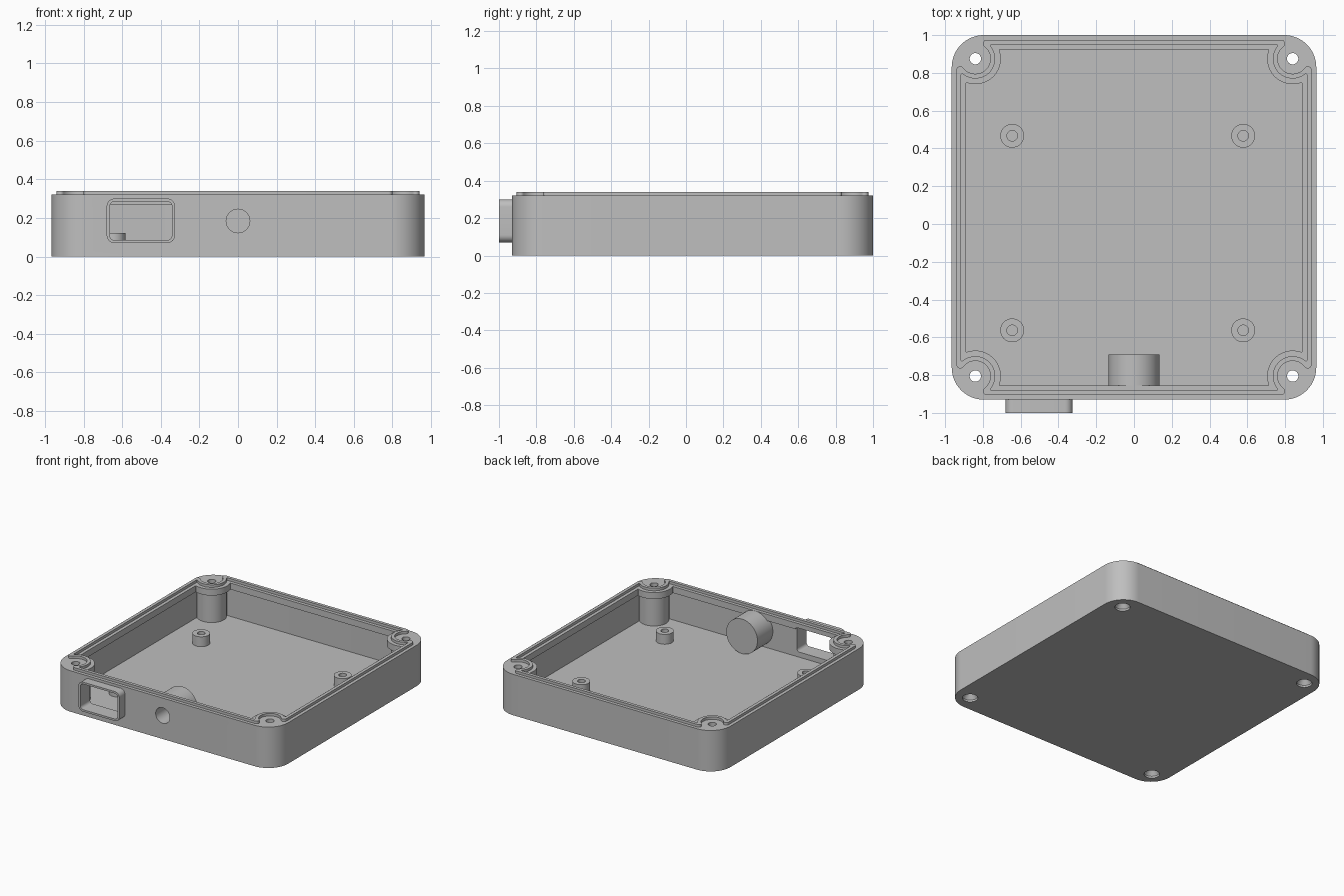
import bpy, bmesh
from math import pi, cos, sin, atan2, sqrt

if "Cube" in bpy.data.objects:
    bpy.data.objects.remove(bpy.data.objects["Cube"], do_unlink=True)

HALF = 0.965      # half width of the square case
MID_Y = 0.035     # case centre in y
POST = 0.84       # screw post distance from the case centre
RIM = 0.32        # height of the case rim
FLOOR = 0.045     # floor thickness
SHELF = 0.27      # underside of the thicker rim

grey = bpy.data.materials.new("plain grey")
grey.use_nodes = True
colour = (0.52, 0.52, 0.52, 1)
grey.diffuse_color = colour
grey.node_tree.nodes["Principled BSDF"].inputs["Base Color"].default_value = colour


def arc(cx, cy, r, a, b, n):
    return [(cx + r * cos(a + (b - a) * i / n), cy + r * sin(a + (b - a) * i / n))
            for i in range(n + 1)]


def circle(cx, cy, r, n=48):
    return arc(cx, cy, r, 0, 2 * pi, n)[:-1]


def rounded(cx, cy, hx, hy, r, n=12):
    pts = []
    for k, (sx, sy) in enumerate(((1, 1), (-1, 1), (-1, -1), (1, -1))):
        pts += arc(cx + sx * (hx - r), cy + sy * (hy - r), r, k * pi / 2, (k + 1) * pi / 2, n)
    return pts


def notched(inset, r, fillet):
    """Square outline whose corners curve inward around the screw posts."""
    run = HALF - inset - POST - fillet
    drop = sqrt((r + fillet) ** 2 - run ** 2)
    turn = atan2(drop, -run)
    half = arc(run, -drop, fillet, 0, turn, 10)
    half += arc(0, 0, r, turn - pi, -0.75 * pi, 14)[1:]
    corner = half + [(v, u) for u, v in reversed(half[:-1])]
    pts = []
    for k in range(4):
        c, s = round(cos(k * pi / 2)), round(sin(k * pi / 2))
        for u, v in corner:
            x, y = u + POST, v + POST
            pts.append((c * x - s * y, s * x + c * y + MID_Y))
    return pts


def build(name, loops, axis, capped):
    """Join matching loops of (points, level) into a skin, capped or closed as a ring."""
    bm = bmesh.new()
    rows = [[bm.verts.new((u, v, w) if axis == "z" else (u, w, v)) for u, v in pts]
            for pts, w in loops]
    pairs = list(zip(rows, rows[1:]))
    if capped:
        bm.faces.new(rows[0])
        bm.faces.new(rows[-1])
    else:
        pairs.append((rows[-1], rows[0]))
    for a, b in pairs:
        for i in range(len(a)):
            j = (i + 1) % len(a)
            bm.faces.new((a[i], a[j], b[j], b[i]))
    bmesh.ops.recalc_face_normals(bm, faces=bm.faces)
    mesh = bpy.data.meshes.new(name)
    bm.to_mesh(mesh)
    bm.free()
    mesh.materials.append(grey)
    ob = bpy.data.objects.new(name, mesh)
    bpy.context.collection.objects.link(ob)
    return ob


def prism(name, pts, lo, hi, axis="z"):
    return build(name, [(pts, lo), (pts, hi)], axis, True)


def ring(name, outer, inner, lo, hi, axis="z"):
    return build(name, [(outer, lo), (outer, hi), (inner, hi), (inner, lo)], axis, False)


def carve(ob, cutter):
    """Subtract the cutter, keep the result and discard the cutter."""
    cutter.hide_render = True
    mod = ob.modifiers.new("cut", "BOOLEAN")
    mod.operation, mod.solver, mod.object = "DIFFERENCE", "EXACT", cutter
    bpy.context.view_layer.update()
    mesh = bpy.data.meshes.new_from_object(ob.evaluated_get(bpy.context.evaluated_depsgraph_get()))
    ob.modifiers.clear()
    ob.data = mesh
    bpy.data.objects.remove(cutter, do_unlink=True)


# Case: hollow shell with corner posts and a thicker rim
case = prism("case", rounded(0, MID_Y, HALF, HALF, 0.17, 16), 0, RIM)
carve(case, prism("rim_cutter", notched(0.075, 0.135, 0.005), SHELF - 0.05, RIM + 0.05))
carve(case, prism("cavity_cutter", notched(0.05, 0.105, 0.005), FLOOR, SHELF))

# Screw holes, countersunk from below
for sx in (-1, 1):
    for sy in (-1, 1):
        x, y = sx * POST, MID_Y + sy * POST
        wide, narrow = circle(x, y, 0.055, 32), circle(x, y, 0.03, 32)
        carve(case, build("screw_cutter", [(wide, -0.02), (wide, 0.015), (narrow, 0.05),
                                           (narrow, RIM + 0.05)], "z", True))

# Front port opening and its raised frame
port = rounded(-0.503, 0.185, 0.161, 0.1, 0.025, 8)
carve(case, prism("port_cutter", port, -1.1, -0.82, "y"))
ring("port_frame", rounded(-0.503, 0.185, 0.177, 0.115, 0.04, 8), port, -1.0, -0.925, "y")

# Round socket: boss inside the front wall with a blind hole
boss = prism("socket_boss", circle(0, 0.184, 0.135, 64), -0.9, -0.69, "y")
for part in (case, boss):
    carve(part, prism("socket_cutter", circle(0, 0.184, 0.061), -1.1, -0.72, "y"))

# Sealing ridge on the rim
ring("sealing_ridge", notched(0.025, 0.08, 0.02), notched(0.05, 0.105, 0.005), RIM - 0.004, 0.34)

# Board standoffs
for x in (-0.645, 0.578):
    for y in (-0.563, 0.467):
        ring("board_standoff", circle(x, y, 0.063, 40), circle(x, y, 0.028, 40), FLOOR - 0.005, 0.122)

# Smooth curved walls, keep edges crisp
bpy.ops.object.select_all(action="DESELECT")
for ob in bpy.context.collection.objects:
    if ob.type == "MESH":
        ob.select_set(True)
        bpy.context.view_layer.objects.active = ob
bpy.ops.object.shade_smooth_by_angle(angle=pi / 6)
